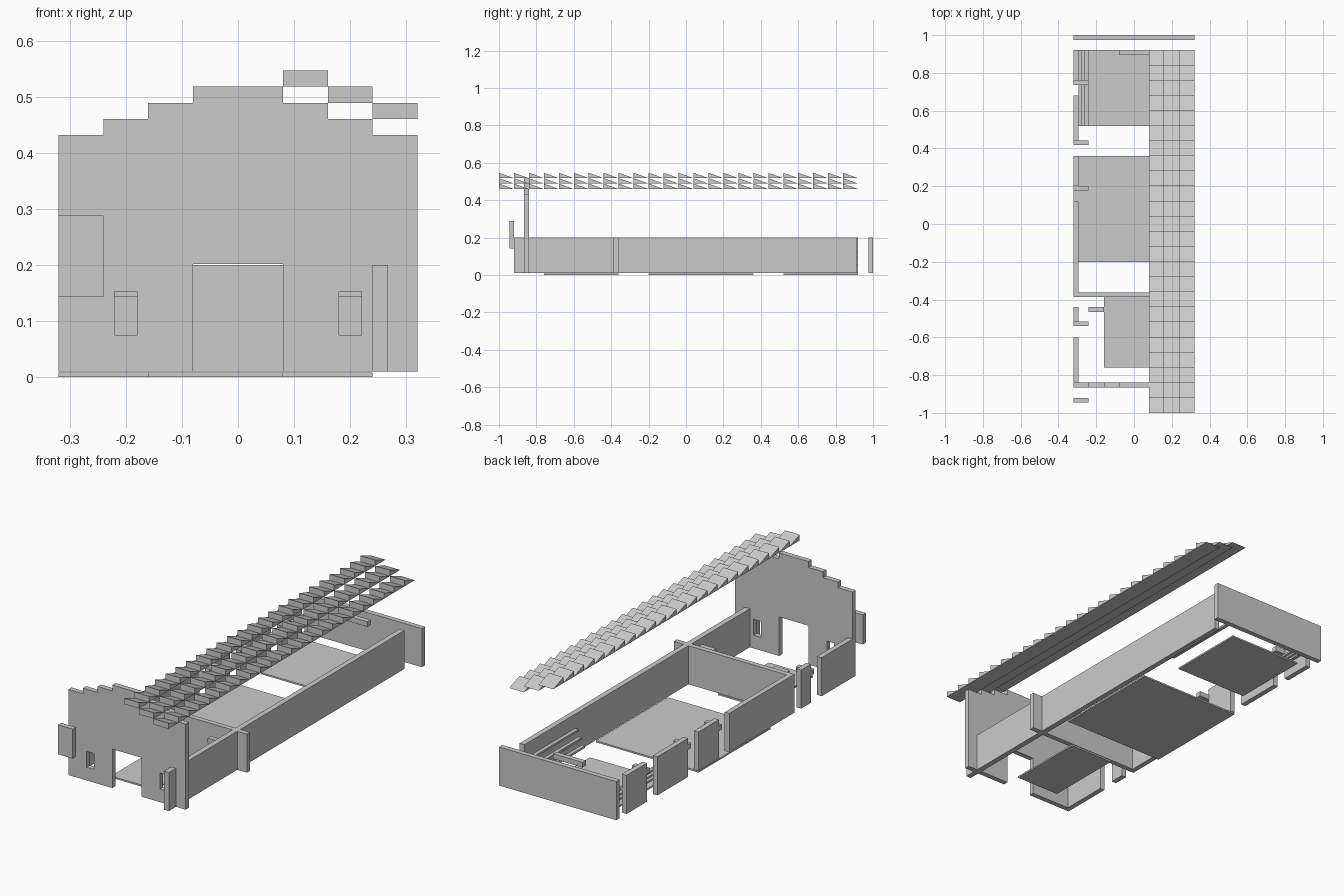
import bpy, bmesh

if "Cube" in bpy.data.objects:
    bpy.data.objects.remove(bpy.data.objects["Cube"])

T = 0.025          # wall thickness
Z0, Z1 = 0.01, 0.2 # wall bottom and top


def add_mesh(name, bm):
    me = bpy.data.meshes.new(name)
    bm.to_mesh(me)
    bm.free()
    ob = bpy.data.objects.new(name, me)
    bpy.context.collection.objects.link(ob)
    return ob


def add_box(bm, x0, x1, y0, y1, z0, z1):
    vs = bmesh.ops.create_cube(bm, size=1)["verts"]
    for v in vs:
        v.co.x = x1 if v.co.x > 0 else x0
        v.co.y = y1 if v.co.y > 0 else y0
        v.co.z = z1 if v.co.z > 0 else z0


def boxes(name, *items):
    bm = bmesh.new()
    for b in items:
        add_box(bm, *b)
    return add_mesh(name, bm)


def prism(bm, pts, axis_vec, place):
    # extrude a closed profile along a vector
    f = bm.faces.new([bm.verts.new(place(a, b)) for a, b in pts])
    ext = bmesh.ops.extrude_face_region(bm, geom=[f])["geom"]
    vs = [g for g in ext if isinstance(g, bmesh.types.BMVert)]
    bmesh.ops.translate(bm, verts=vs, vec=axis_vec)
    return vs


# stepped front wall with a door notch
half = [(0.08, Z0), (0.32, Z0), (0.32, 0.432), (0.24, 0.432), (0.24, 0.46),
        (0.16, 0.46), (0.16, 0.489), (0.08, 0.489), (0.08, 0.518)]
profile = [(0.08, 0.202)] + half + [(-x, z) for x, z in reversed(half)] + [(-0.08, 0.202)]
bm = bmesh.new()
prism(bm, profile, (0, T, 0), lambda x, z: (x, -0.865, z))
bmesh.ops.recalc_face_normals(bm, faces=bm.faces)
facade = add_mesh("front_wall", bm)

# window openings
cutter = boxes("window_cutter", *[(x - 0.02, x + 0.02, -0.9, -0.8, 0.075, 0.153)
                                  for x in (-0.2, 0.2)])
cutter.hide_render = True
cutter.hide_set(True)
mod = facade.modifiers.new("windows", "BOOLEAN")
mod.object = cutter
mod.operation = "DIFFERENCE"
mod.solver = "EXACT"

# long, cross and rear walls
boxes("right_wall", (0.24, 0.267, -0.92, 0.915, Z0, Z1))
boxes("cross_wall", (-0.32, 0.24, -0.387, -0.362, Z0, Z1),
      (0.267, 0.32, -0.387, -0.362, Z0, Z1))
boxes("rear_wall", (-0.32, 0.32, 0.975, 1.0, Z0, Z1))

# left wall, broken by openings
for a, b in [(-0.84, -0.6), (-0.515, -0.44), (-0.362, 0.12),
             (0.2, 0.36), (0.44, 0.68), (0.76, 0.92)]:
    boxes("left_wall", (-0.32, -0.32 + T, a, b, Z0, Z1))

# floor slabs
for b in [(-0.16, 0.08, -0.76, -0.362), (-0.32, 0.24, -0.2, 0.36), (-0.24, 0.16, 0.52, 0.92)]:
    boxes("floor", (*b, 0.0, 0.008))

# hanging sign board
boxes("sign_board", (-0.32, -0.24, -0.945, -0.92, 0.143, 0.288))

# wall shelves
for y in (-0.54, 0.177, 0.417, 0.737):
    boxes("shelf", (-0.32, -0.24, y, y + T, 0.143, 0.168))
for x in (-0.24, 0.16):
    boxes("front_shelf", (x, x + 0.08, -0.465, -0.44, 0.143, 0.168))
boxes("rear_shelf", (-0.08, 0.08, 0.895, 0.92, 0.175, 0.2))

# tiered benches on both sides of the rear room
for i in range(3):
    x, z = 0.295 - 0.018 * i, 0.12 - 0.036 * i
    boxes("left_bench", (-x, -x + 0.018, 0.52, 0.92, z, z + 0.01))
    boxes("right_bench", (x - 0.073, x - 0.055, 0.52, 0.92, z, z + 0.01))

# roof tiles: wedge rows stepping down to the right, faces turned inward
bm = bmesh.new()
for c in range(3):
    x, z = 0.08 + 0.08 * c, 0.518 - 0.029 * c
    for r in range(24):
        y = -1 + 0.08 * r
        prism(bm, [(y, z), (y + 0.08, z), (y, z + 0.029)], (0.08, 0, 0),
              lambda a, b: (x, a, b))
bmesh.ops.recalc_face_normals(bm, faces=bm.faces)
bmesh.ops.reverse_faces(bm, faces=bm.faces)
add_mesh("roof_tiles", bm)
